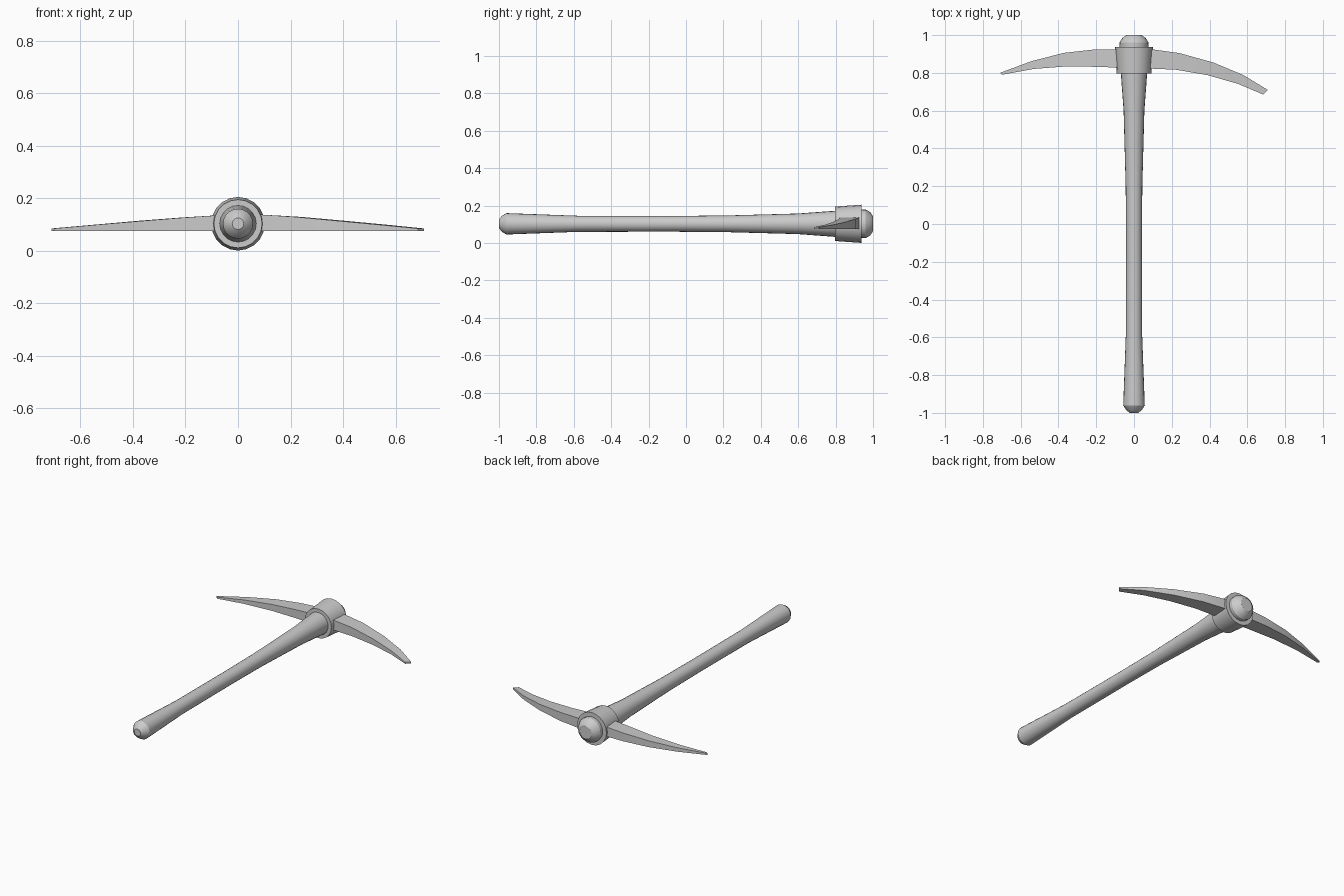
import bpy, bmesh, math

if "Cube" in bpy.data.objects:
    bpy.data.objects.remove(bpy.data.objects["Cube"])

AXIS_Z = 0.103


def finish(name, bm, smooth=True):
    bmesh.ops.recalc_face_normals(bm, faces=bm.faces)
    me = bpy.data.meshes.new(name)
    bm.to_mesh(me)
    bm.free()
    ob = bpy.data.objects.new(name, me)
    bpy.context.collection.objects.link(ob)
    if smooth:
        bpy.ops.object.select_all(action='DESELECT')
        ob.select_set(True)
        bpy.context.view_layer.objects.active = ob
        bpy.ops.object.shade_smooth_by_angle(angle=math.radians(32))
    return ob


def loft(name, rings):
    """Skin a list of equally sized point rings and cap both ends."""
    bm = bmesh.new()
    loops = [[bm.verts.new(p) for p in ring] for ring in rings]
    n = len(loops[0])
    for a, b in zip(loops, loops[1:]):
        for i in range(n):
            j = (i + 1) % n
            bm.faces.new((a[i], a[j], b[j], b[i]))
    bm.faces.new(loops[0])
    bm.faces.new(loops[-1])
    return finish(name, bm)


def turned(name, profile, sides):
    """Revolve (y, radius) pairs about the tool's long axis."""
    angles = [2 * math.pi * i / sides for i in range(sides)]
    return loft(name, [[(r * math.cos(a), y, AXIS_Z + r * math.sin(a)) for a in angles]
                       for y, r in profile])


# wooden handle with rounded butt and domed top
turned("handle", [(-1.0, 0.022), (-0.985, 0.042), (-0.96, 0.057), (-0.93, 0.056),
                  (-0.58, 0.043), (-0.1, 0.042), (0.2, 0.044), (0.6, 0.055),
                  (0.8, 0.07), (0.96, 0.077), (0.985, 0.062), (1.0, 0.04)], 20)

# metal collar around the handle
turned("collar", [(0.797, 0.092), (0.937, 0.102)], 20)

# curved head: (x outer, y outer, x inner, y inner, top z), flat underside
stations = [(-0.71, 0.80, -0.70, 0.79, 0.085),
            (-0.54, 0.863, -0.53, 0.821, 0.100),
            (-0.37, 0.906, -0.35, 0.835, 0.115),
            (-0.21, 0.924, -0.20, 0.832, 0.127),
            (0.0, 0.926, 0.0, 0.825, 0.140),
            (0.10, 0.924, 0.10, 0.822, 0.137),
            (0.24, 0.905, 0.22, 0.817, 0.129),
            (0.42, 0.855, 0.39, 0.788, 0.113),
            (0.58, 0.788, 0.55, 0.742, 0.098),
            (0.708, 0.71, 0.685, 0.685, 0.085)]
loft("pick_head", [[(xo, yo, 0.075), (xo, yo, zt), (xi, yi, zt), (xi, yi, 0.075)]
                   for xo, yo, xi, yi, zt in stations])
